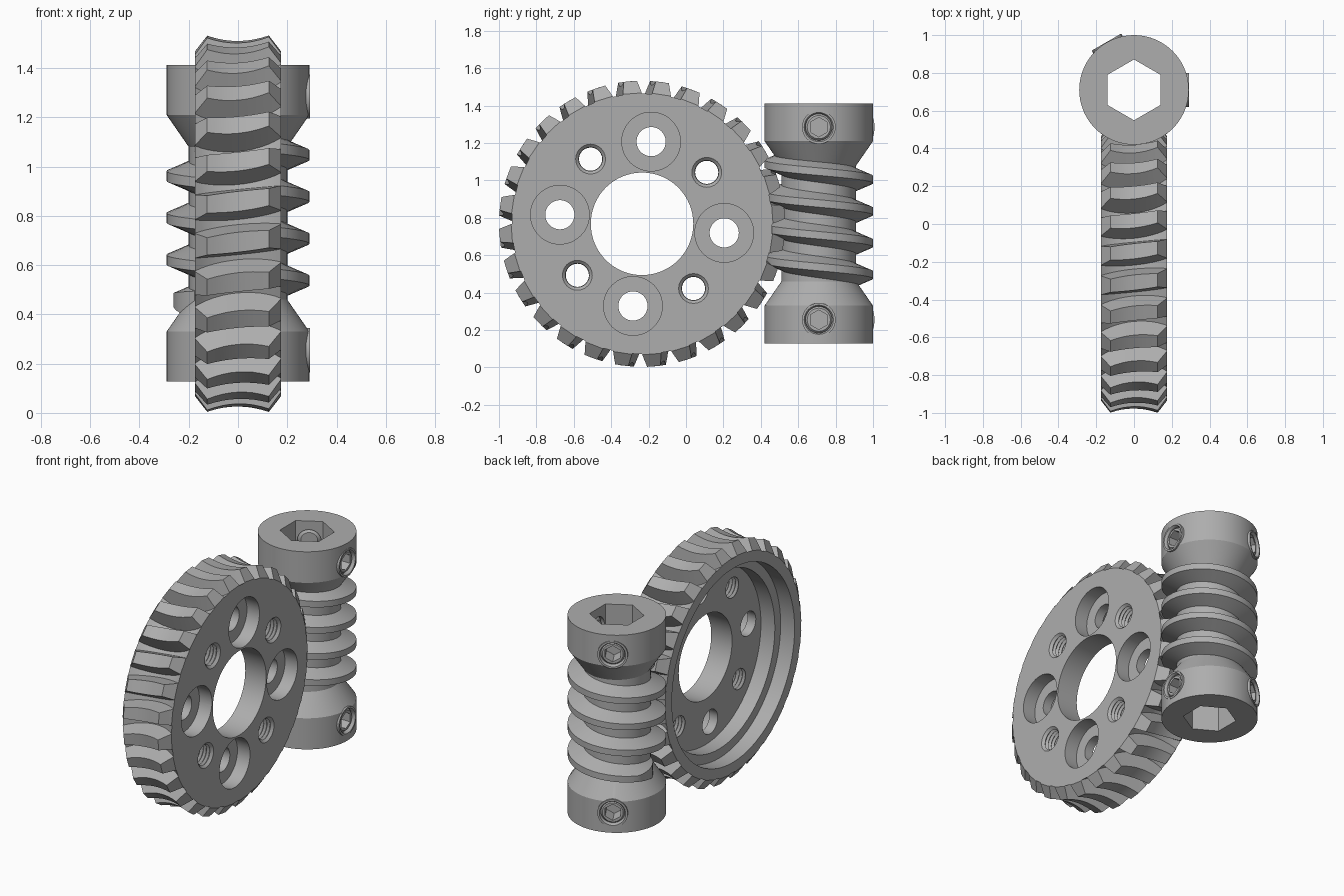
import bpy, bmesh, math
from mathutils import Matrix, Vector

cube = bpy.data.objects.get("Cube")
if cube:
    bpy.data.objects.remove(cube, do_unlink=True)

GREY = (0.42, 0.42, 0.42, 1)
mat = bpy.data.materials.new("Machined grey")
mat.use_nodes = True
mat.diffuse_color = GREY
mat.node_tree.nodes["Principled BSDF"].inputs["Base Color"].default_value = GREY

WHEEL = Vector((0, -0.235, 0.768))
WORM_Y = 0.71
PITCH = 0.17
TEETH = 28


def finish(name, bm):
    """Turn a bmesh into a named object."""
    bmesh.ops.recalc_face_normals(bm, faces=bm.faces)
    me = bpy.data.meshes.new(name)
    bm.to_mesh(me)
    bm.free()
    me.materials.append(mat)
    ob = bpy.data.objects.new(name, me)
    bpy.context.collection.objects.link(ob)
    return ob


def loft(name, rings):
    """Skin a list of closed rings and cap both ends."""
    bm = bmesh.new()
    loops = [[bm.verts.new(p) for p in ring] for ring in rings]
    n = len(loops[0])
    for a, b in zip(loops, loops[1:]):
        for i in range(n):
            j = (i + 1) % n
            bm.faces.new((a[i], a[j], b[j], b[i]))
    bm.faces.new(loops[0])
    bm.faces.new(loops[-1])
    return finish(name, bm)


def lathe(name, profile, matrix, segs=48, start=0.0):
    """Solid of revolution about local z from (radius, height) points."""
    turn = [start + 2 * math.pi * i / segs for i in range(segs)]
    return loft(name, [[matrix @ Vector((r * math.cos(t), r * math.sin(t), h)) for t in turn]
                       for r, h in profile])


def boolean(ob, tool, op="DIFFERENCE"):
    tool.hide_render = True
    mod = ob.modifiers.new(op.title(), "BOOLEAN")
    mod.operation = op
    mod.solver = "EXACT"
    mod.object = tool
    bpy.ops.object.select_all(action="DESELECT")
    bpy.context.view_layer.objects.active = ob
    ob.select_set(True)
    bpy.ops.object.modifier_apply(modifier=mod.name)
    bpy.data.objects.remove(tool, do_unlink=True)


def smooth(ob):
    bpy.ops.object.select_all(action="DESELECT")
    bpy.context.view_layer.objects.active = ob
    ob.select_set(True)
    bpy.ops.object.shade_smooth_by_angle(angle=math.radians(28))


# ---- Worm wheel: throated, chamfered helical teeth ----
def tip_radius(x):
    throat = 0.743 + 0.36 - math.sqrt(0.36 ** 2 - x * x)
    return min(throat, 0.70 + (0.175 - abs(x)) * 1.3)


def root_radius(x):
    return 0.94 - math.sqrt(0.3 ** 2 - x * x)


def half_angle(r):
    return 0.092 - 0.046 * (r - 0.65) / 0.115


def wheel_ring(x):
    tip, root = max(tip_radius(x), root_radius(x) + 0.002), root_radius(x)
    ring = []
    for k in range(TEETH):
        c = math.radians(5.8) + 2 * math.pi * k / TEETH - 0.155 * x
        for side, r in ((-1, root), (-1, tip), (1, tip), (1, root)):
            a = c + side * half_angle(r)
            ring.append(WHEEL + Vector((x, r * math.cos(a), r * math.sin(a))))
    return ring


xs = [0, 0.03, 0.06, 0.095, 0.125, 0.15, 0.175]
xs = [-x for x in reversed(xs[1:])] + xs
wheel = loft("worm_wheel", [wheel_ring(x) for x in xs])

along_x = Matrix.Translation(WHEEL) @ Matrix.Rotation(math.pi / 2, 4, "Y")
boolean(wheel, lathe("recess_cutter",
                     [(0.63, -0.3), (0.63, -0.075), (0.57, -0.075), (0.57, 0.025)], along_x, 80))
boolean(wheel, lathe("bore_cutter", [(0.274, -0.3), (0.274, 0.3)], along_x, 64))


def on_wheel(angle, radius=0.442):
    a = math.radians(angle)
    return Matrix.Translation((0, radius * math.cos(a), radius * math.sin(a))) @ along_x


# Counterbored holes and threaded holes, alternating round the hub
thread_profile = [(0.062, -0.05)]
for i in range(6):
    thread_profile += [(0.062, 0.022 + 0.023 * i), (0.076, 0.033 + 0.023 * i)]
thread_profile += [(0.064, 0.160), (0.081, 0.176), (0.081, 0.25)]
for k in range(4):
    boolean(wheel, lathe("counterbore_cutter",
                         [(0.078, -0.2), (0.078, 0.085), (0.157, 0.085), (0.157, 0.3)],
                         on_wheel(83.7 + 90 * k)))
    boolean(wheel, lathe("threaded_hole_cutter", thread_profile, on_wheel(38.5 + 90 * k), 24))
smooth(wheel)

# ---- Worm shaft with a collar at each end ----
axis = Matrix.Translation((0, WORM_Y, 0))
shaft = lathe("worm_shaft", [(0.29, 0.128), (0.29, 0.33), (0.2, 0.46),
                             (0.2, 1.08), (0.29, 1.21), (0.29, 1.412)], axis, 72)
screw_frames = [Matrix.Translation((0, WORM_Y, z)) @ Matrix.Rotation(math.radians(a), 4, "Z")
                @ Matrix.Rotation(math.pi / 2, 4, "Y")
                for z in (0.255, 1.285) for a in (0, 120)]
for m in screw_frames:
    boolean(shaft, lathe("screw_seat", [(0.09, 0.22), (0.09, 0.292)], m, 32), "UNION")
boolean(shaft, lathe("hex_bore_cutter", [(0.161, 0), (0.161, 1.6)], axis, 6, math.pi / 2))
for m in screw_frames:
    boolean(shaft, lathe("screw_hole_cutter",
                         [(0.071, 0.06), (0.071, 0.28), (0.08, 0.295), (0.08, 0.4)], m, 32))
smooth(shaft)

# Set screws with hex sockets
for i, m in enumerate(screw_frames):
    screw = lathe("set_screw_%d" % (i + 1),
                  [(0.05, 0.145), (0.071, 0.165), (0.071, 0.268), (0.062, 0.278)], m, 32)
    boolean(screw, lathe("socket_cutter", [(0.052, 0.18), (0.052, 0.4)], m, 6))
    smooth(screw)

# ---- Left-handed worm thread, fading into the cones ----
START, END, STEPS = math.radians(-150), math.radians(1290), 240
rings = []
for i in range(STEPS + 1):
    t = START + (END - START) * i / STEPS
    fade = min(1, (t - START) / 1.0, (END - t) / 1.0)
    tip = 0.203 + 0.087 * max(fade, 0)
    z = 1.047 - PITCH * t / (2 * math.pi)
    tip_half = 0.058 - 0.038 * (tip - 0.2) / 0.09
    rings.append([(r * math.cos(t), WORM_Y + r * math.sin(t), z + dz)
                  for r, dz in ((0.18, -0.066), (tip, -tip_half), (tip, tip_half), (0.18, 0.066))])
smooth(loft("worm_thread", rings))
